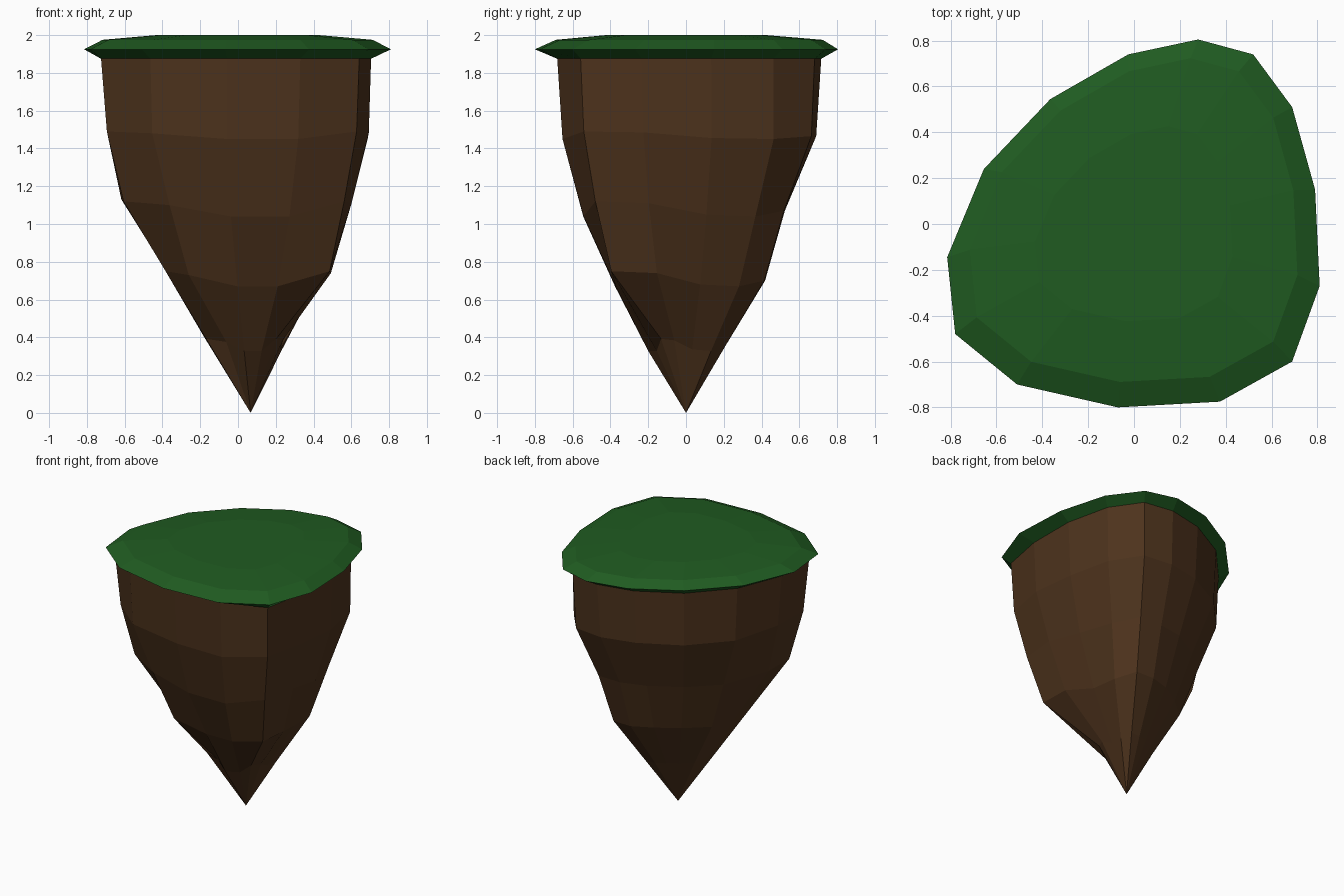
import bpy, bmesh

if "Cube" in bpy.data.objects:
    bpy.data.objects.remove(bpy.data.objects["Cube"])

# Fourteen-sided plan outline of the island
OUTLINE = [(.28, .805), (.52, .74), (.69, .51), (.79, .15), (.81, -.27), (.69, -.60), (.375, -.775),
           (-.07, -.80), (-.51, -.70), (-.78, -.48), (-.815, -.145), (-.655, .24), (-.365, .545), (-.025, .74)]
N = len(OUTLINE)
# Height wobble shared by the rock rings
WOBBLE = [-.01, -.01, -.04, -.03, .03, .04, -.04, -.04, .02, .04, .05, 0, 0, 0]


def ring(z, scale, cx=0, cy=0, wobble=0):
    s = scale if isinstance(scale, list) else [scale] * N
    return [(cx + x * s[i], cy + y * s[i], z + wobble * WOBBLE[i]) for i, (x, y) in enumerate(OUTLINE)]


def loft(name, rings, color, tip=None):
    bm = bmesh.new()
    loops = [[bm.verts.new(p) for p in r] for r in rings]
    for a, b in zip(loops, loops[1:]):
        for i in range(N):
            j = (i + 1) % N
            bm.faces.new((a[i], a[j], b[j], b[i]))
    bm.faces.new(loops[0])
    if tip:
        t = bm.verts.new(tip)
        for i in range(N):
            bm.faces.new((loops[-1][i], loops[-1][(i + 1) % N], t))
    else:
        bm.faces.new(loops[-1])
    bmesh.ops.recalc_face_normals(bm, faces=bm.faces)
    mesh = bpy.data.meshes.new(name)
    bm.to_mesh(mesh)
    bm.free()
    mat = bpy.data.materials.new(name + "_color")
    mat.diffuse_color = color
    mat.use_nodes = True
    mat.node_tree.nodes["Principled BSDF"].inputs["Base Color"].default_value = mat.diffuse_color
    mesh.materials.append(mat)
    obj = bpy.data.objects.new(name, mesh)
    bpy.context.collection.objects.link(obj)
    return obj


# Rock ring scales, top to bottom
top = [.89, .92, .91, .89, .87, .93, .88, .85, .91, .93, .88, .89, .90, .89]
upper = [.85, .89, .90, .87, .855, .91, .85, .82, .89, .89, .85, .86, .87, .85]
mid = [.65, .70, .72, .72, .73, .80, .70, .68, .73, .79, .77, .67, .65, .65]
low = [.52, .56, .55, .50, .57, .66, .48, .47, .57, .53, .51, .51, .48, .49]
foot = [.25, .28, .26, .22, .23, .22, .20, .25, .22, .28, .28, .25, .24, .24]

# Grass cap with a bevelled rim and slightly domed top
loft("grass_cap", [ring(1.875, top), ring(1.925, 1), ring(1.975, .88, 0, .015), ring(2.0, .53)],
     (.014, .105, .015, 1))

# Rock body: uneven rings tapering to a point
loft("rock_body", [ring(1.88, top), ring(1.47, upper, 0, .005, .5), ring(1.08, mid, .01, 0, 1),
                   ring(.71, low, .03, 0, 1), ring(.36, foot, .05, 0, .8)],
     (.075, .033, .012, 1), tip=(.067, 0, 0))
